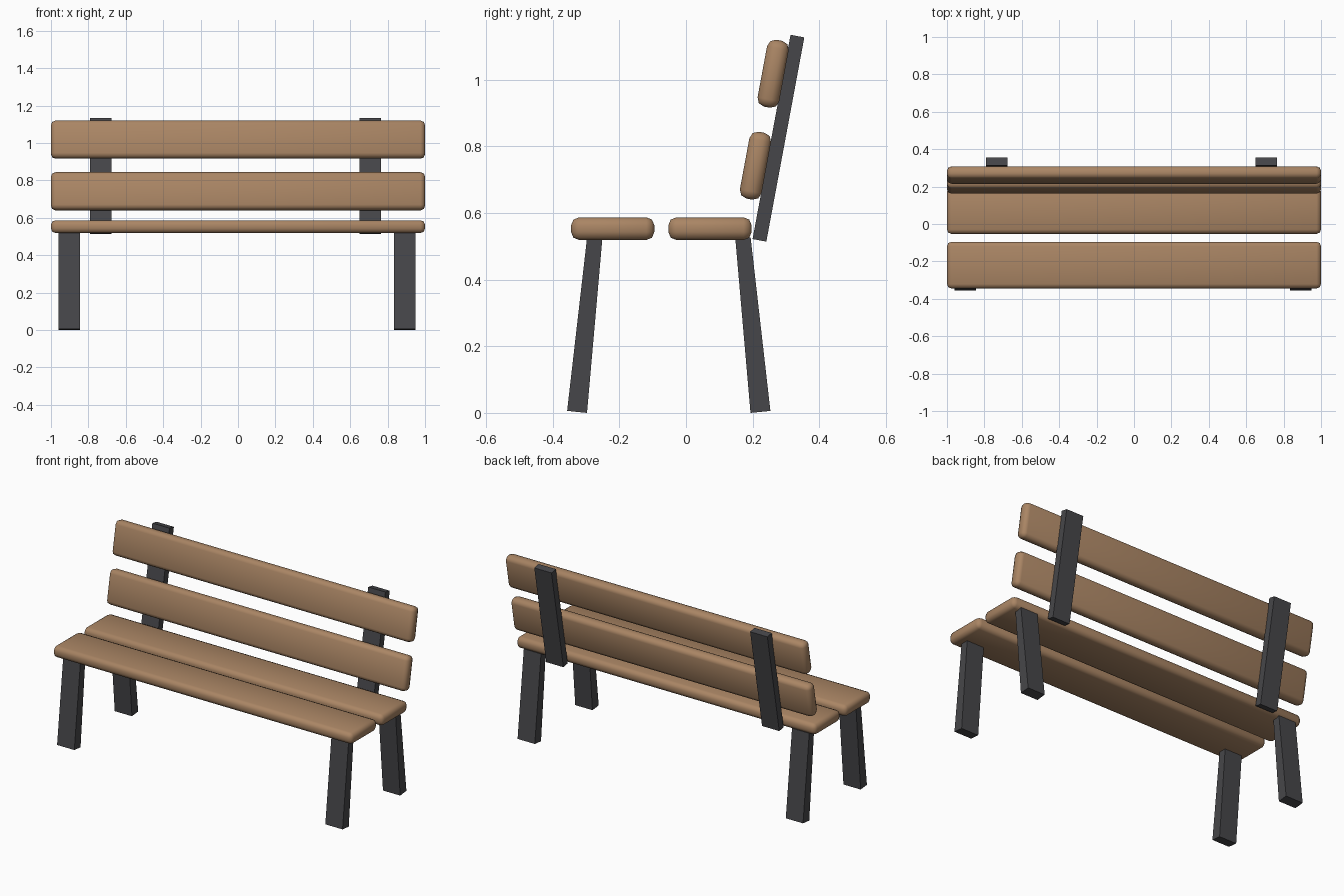
import bpy, bmesh, math
from mathutils import Matrix

if "Cube" in bpy.data.objects:
    bpy.data.objects.remove(bpy.data.objects["Cube"])


def material(name, rgb):
    m = bpy.data.materials.new(name)
    m.diffuse_color = (*rgb, 1)
    m.use_nodes = True
    m.node_tree.nodes["Principled BSDF"].inputs["Base Color"].default_value = m.diffuse_color
    return m


wood = material("brown wood", (0.40, 0.235, 0.128))
metal = material("dark metal", (0.062, 0.062, 0.068))


def finish(name, bm, mat):
    bmesh.ops.recalc_face_normals(bm, faces=bm.faces)
    me = bpy.data.meshes.new(name)
    bm.to_mesh(me)
    bm.free()
    me.materials.append(mat)
    ob = bpy.data.objects.new(name, me)
    bpy.context.collection.objects.link(ob)
    return ob


def plank(name, y, z, depth, height, tilt=0.0):
    """Full-length board with rounded edges."""
    bm = bmesh.new()
    bmesh.ops.create_cube(bm, size=1, matrix=Matrix.Diagonal((2.0, depth, height, 1)))
    bmesh.ops.bevel(bm, geom=bm.edges[:], offset=0.024, segments=2, profile=0.5, affect='EDGES')
    bm.transform(Matrix.Translation((0, y, z)) @ Matrix.Rotation(-tilt, 4, 'X'))
    ob = finish(name, bm, wood)
    bpy.ops.object.select_all(action='DESELECT')
    ob.select_set(True)
    bpy.context.view_layer.objects.active = ob
    bpy.ops.object.shade_smooth_by_angle(angle=math.radians(50))


def bar(name, x, bottom, top, t_bottom, t_top, width=0.115):
    """Leaning, optionally tapered bar between two (y, z) points."""
    (y0, z0), (y1, z1) = bottom, top
    length = math.hypot(y1 - y0, z1 - z0)
    lean = math.atan2(y1 - y0, z1 - z0)
    bm = bmesh.new()
    bmesh.ops.create_cube(bm, size=1)
    for v in bm.verts:
        t = t_top if v.co.z > 0 else t_bottom
        v.co = (v.co.x * width, v.co.y * t, (v.co.z + 0.5) * length)
    bm.transform(Matrix.Translation((x, y0, z0)) @ Matrix.Rotation(-lean, 4, 'X'))
    finish(name, bm, metal)


# Seat and backrest boards
TILT = math.radians(10.5)
plank("seat_front_board", -0.22, 0.553, 0.25, 0.068)
plank("seat_rear_board", 0.072, 0.553, 0.25, 0.068)
plank("backrest_lower_board", 0.2085, 0.742, 0.066, 0.204, TILT)
plank("backrest_upper_board", 0.2615, 1.018, 0.066, 0.204, TILT)

# Tapered legs and backrest posts
for side, leg_x, post_x in (("left", -0.902, -0.735), ("right", 0.891, 0.708)):
    bar("front_leg_" + side, leg_x, (-0.327, 0.003), (-0.274, 0.525), 0.06, 0.046)
    bar("rear_leg_" + side, leg_x, (0.2235, 0.003), (0.171, 0.525), 0.06, 0.046)
    bar("back_post_" + side, post_x, (0.2205, 0.518), (0.3345, 1.131), 0.042, 0.042)
